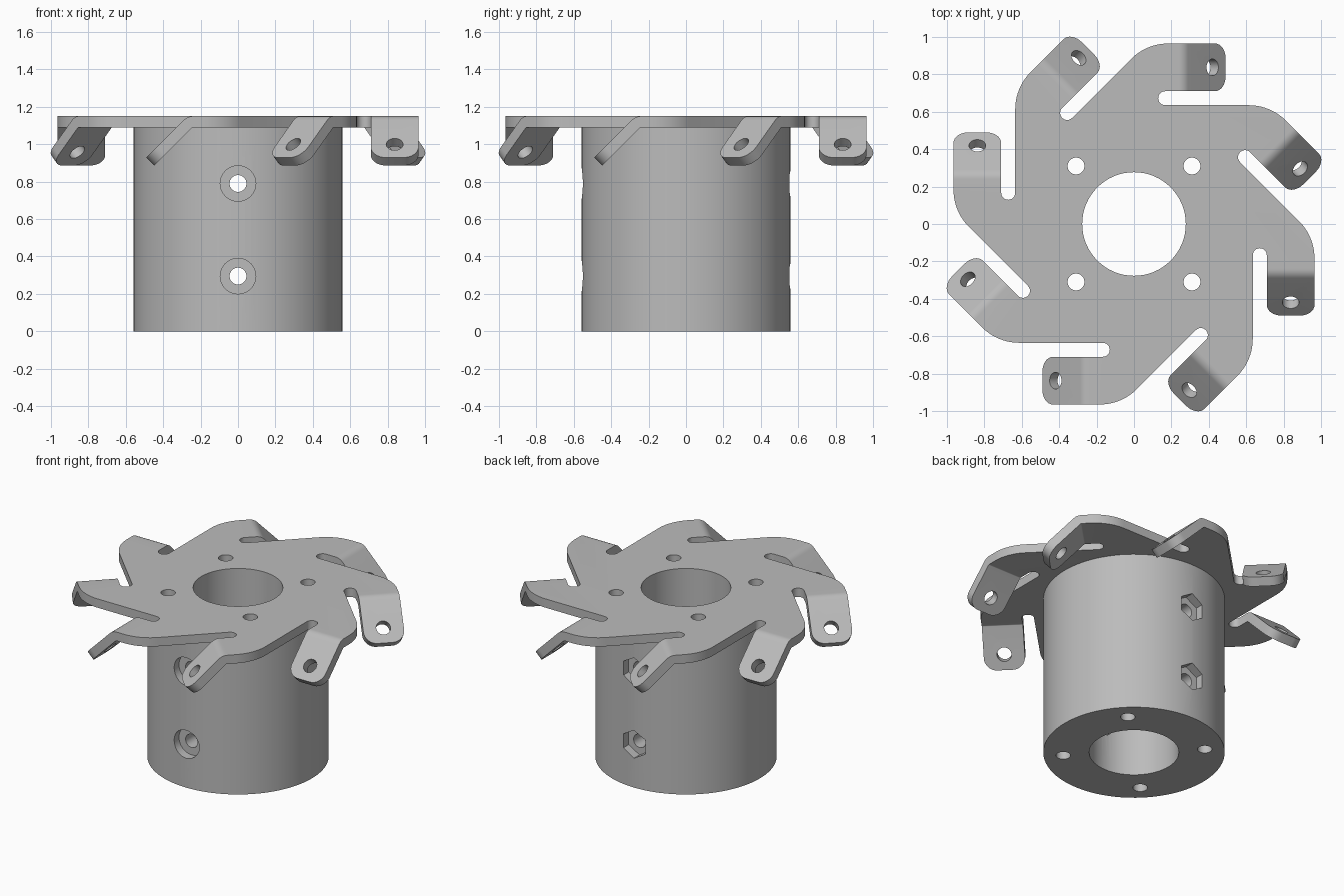
import bpy, bmesh, math
from math import sin, cos, pi, radians
from mathutils import Matrix, Vector

cube = bpy.data.objects.get("Cube")
if cube:
    bpy.data.objects.remove(cube, do_unlink=True)

metal = bpy.data.materials.new("grey_metal")
metal.use_nodes = True
GREY = (0.5, 0.5, 0.5, 1)
metal.diffuse_color = GREY
metal.node_tree.nodes["Principled BSDF"].inputs["Base Color"].default_value = GREY

HUB_R, HUB_H, TOP = 0.56, 1.09, 1.15
ARMS = 8
EDGE, TAB_IN, TAB_OUT = -0.635, -0.71, -0.965   # body edge and tab sides
BEND_X, BEND_Z, BEND_R = -0.24, 1.08, 0.04      # bend axis and mid radius
BEND_LEN, ROWS = BEND_R * pi / 4, 6
TAB_END = -0.555


def make_object(name, bm):
    bmesh.ops.recalc_face_normals(bm, faces=bm.faces)
    mesh = bpy.data.meshes.new(name)
    bm.to_mesh(mesh)
    bm.free()
    mesh.materials.append(metal)
    ob = bpy.data.objects.new(name, mesh)
    bpy.context.collection.objects.link(ob)
    return ob


def cylinder(name, r, length, centre, axis, sides=48):
    """Cylinder or prism centred on a point and pointing along an axis."""
    bm = bmesh.new()
    turn = Vector(axis).to_track_quat('Z', 'Y').to_matrix().to_4x4()
    bmesh.ops.create_cone(bm, cap_ends=True, segments=sides, radius1=r, radius2=r,
                          depth=length, matrix=Matrix.Translation(centre) @ turn)
    return make_object(name, bm)


def activate(ob):
    bpy.ops.object.select_all(action='DESELECT')
    ob.select_set(True)
    bpy.context.view_layer.objects.active = ob


def cut(ob, *args, **kw):
    cutter = cylinder("cutter", *args, **kw)
    cutter.hide_render = True
    activate(ob)
    mod = ob.modifiers.new("hole", 'BOOLEAN')
    mod.operation = 'DIFFERENCE'
    mod.solver = 'EXACT'
    mod.object = cutter
    bpy.ops.object.modifier_apply(modifier=mod.name)
    bpy.data.objects.remove(cutter, do_unlink=True)


def cut_axial_holes(ob):
    cut(ob, 0.277, 4, (0, 0, 0), (0, 0, 1), sides=64)
    for x in (-0.31, 0.31):
        for y in (-0.31, 0.31):
            cut(ob, 0.045, 4, (x, y, 0), (0, 0, 1), sides=32)


def arc(cx, cy, r, a0, a1, n):
    angles = [radians(a0 + (a1 - a0) * i / n) for i in range(n + 1)]
    return [(cx + r * cos(a), cy + r * sin(a)) for a in angles]


def arm_outline():
    """Flat outline of one arm, and the index pairs joined by bend lines."""
    slot_r = (EDGE - TAB_IN) / 2
    pts = arc(-0.167, (EDGE + TAB_IN) / 2, slot_r, 90, -90, 12)
    xs = [BEND_X - BEND_LEN * i / ROWS for i in range(ROWS + 1)]
    first = len(pts)
    pts += [(x, TAB_IN) for x in xs]
    c = 0.08
    pts += arc(TAB_END + c, TAB_IN - c, c, 90, 180, 8)
    pts += arc(TAB_END + c, TAB_OUT + c, c, 180, 270, 8)
    last = len(pts) + ROWS
    pts += [(x, TAB_OUT) for x in reversed(xs)]
    # shoulder that turns into the next arm's body edge
    r = 0.28
    corner = TAB_OUT - EDGE * math.sqrt(2)
    pts += arc(corner - r * math.tan(pi / 8), TAB_OUT + r, r, -90, -45, 10)
    return pts, [(first + i, last - i) for i in range(ROWS + 1)]


def bend(p):
    """Fold a flat tab point down by 45 degrees."""
    u = BEND_X - p.x
    if u <= 0 or not TAB_OUT - 0.001 < p.y < TAB_IN + 0.001:
        return p
    a = min(u / BEND_R, pi / 4)
    rest = u - BEND_R * a
    r = p.z - BEND_Z
    return Vector((BEND_X - r * sin(a) - rest * cos(a), p.y,
                   BEND_Z + r * cos(a) - rest * sin(a)))


turns = [Matrix.Rotation(2 * pi * k / ARMS, 3, 'Z') for k in range(ARMS)]

# Pinwheel plate with folded tabs
bm = bmesh.new()
outline, pairs = arm_outline()
verts = [bm.verts.new(t @ Vector((x, y, HUB_H))) for t in turns for x, y in outline]
bm.faces.new(verts)
for k in range(ARMS):
    for a, b in pairs:
        o = k * len(outline)
        bmesh.ops.connect_verts(bm, verts=[verts[o + a], verts[o + b]])
grown = bmesh.ops.extrude_face_region(bm, geom=bm.faces[:])["geom"]
for v in grown:
    if isinstance(v, bmesh.types.BMVert):
        v.co.z = TOP
for v in bm.verts:
    for t in turns:
        local = t.transposed() @ v.co
        folded = bend(local)
        if folded is not local:
            v.co = t @ folded
            break
plate = make_object("pinwheel_plate", bm)
cut_axial_holes(plate)
tab_y = (TAB_IN + TAB_OUT) / 2
for t in turns:
    cut(plate, 0.045, 0.2, t @ Vector((-0.40, tab_y, 0.98)),
        t @ Vector((-1, 0, 1)), sides=32)

# Hub with cross bolts: round recess in front, hexagonal recess behind
hub = cylinder("hub", HUB_R, HUB_H, (0, 0, HUB_H / 2), (0, 0, 1), sides=96)
cut_axial_holes(hub)
for z in (0.295, 0.79):
    cut(hub, 0.045, 2, (0, 0, z), (0, 1, 0), sides=32)
    cut(hub, 0.095, 0.2, (0, -0.6, z), (0, -1, 0), sides=48)
    cut(hub, 0.095, 0.2, (0, 0.6, z), (0, 1, 0), sides=6)

for ob in (plate, hub):
    activate(ob)
    bpy.ops.object.shade_smooth_by_angle(angle=radians(30))
